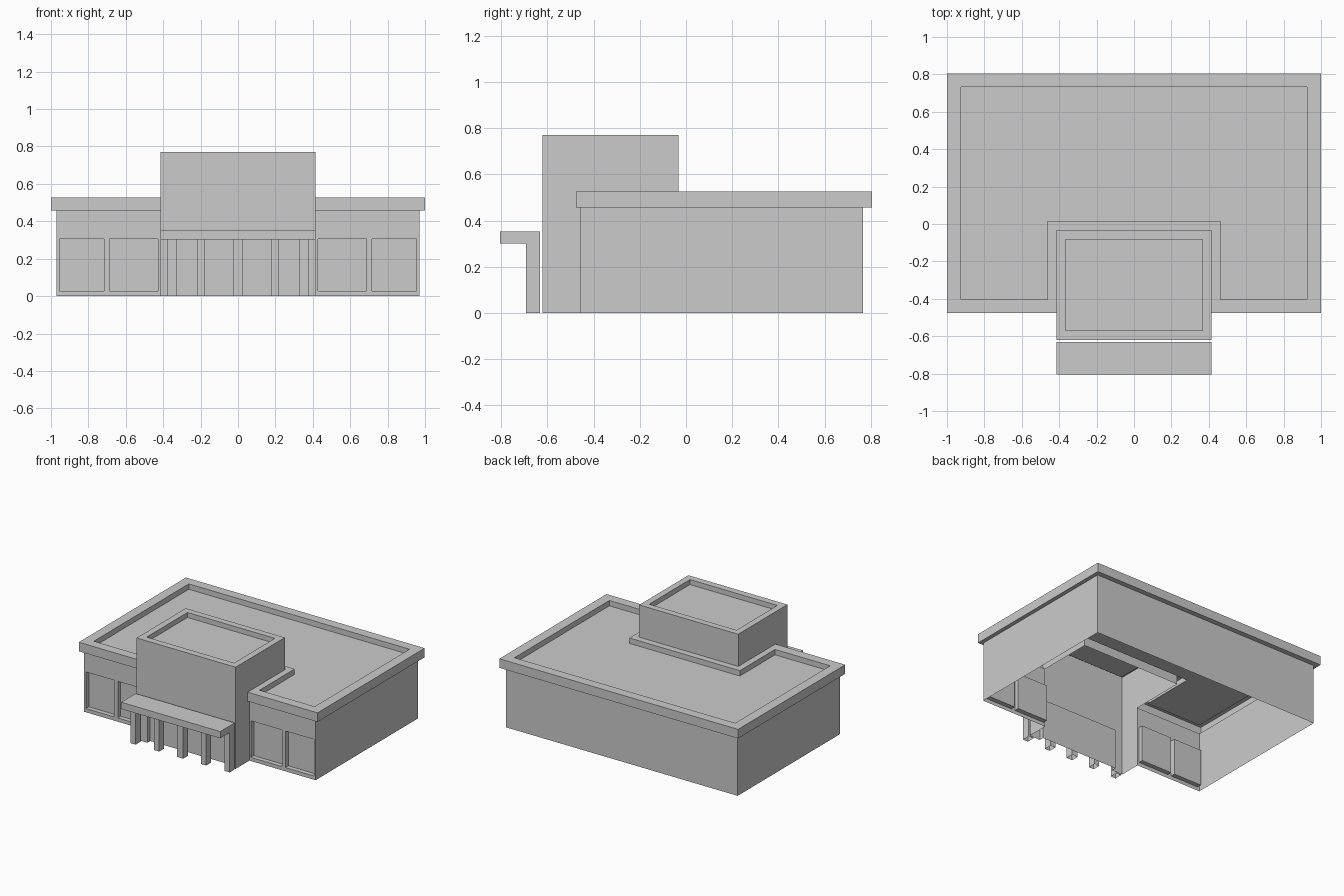
import bpy, bmesh

if "Cube" in bpy.data.objects:
    bpy.data.objects.remove(bpy.data.objects["Cube"])

WALL_X, WALL_F, WALL_B = 0.97, -0.457, 0.767      # main walls
EAVE, ROOF_TOP = 0.457, 0.526
TX, TF, TB, TTOP = 0.415, -0.621, -0.033, 0.77    # tower
DEPTH = 0.035                                     # window recess


def make(name, faces):
    """Mesh object from a list of polygons, merged and with consistent normals."""
    bm = bmesh.new()
    for f in faces:
        bm.faces.new([bm.verts.new(p) for p in f])
    bmesh.ops.remove_doubles(bm, verts=bm.verts, dist=1e-4)
    bmesh.ops.recalc_face_normals(bm, faces=bm.faces)
    me = bpy.data.meshes.new(name)
    bm.to_mesh(me)
    bm.free()
    ob = bpy.data.objects.new(name, me)
    bpy.context.collection.objects.link(ob)
    return ob


def band(a, za, b, zb, skip=()):
    """Quads joining two closed outlines at two heights."""
    n = len(a)
    return [[(*a[i], za), (*a[(i + 1) % n], za), (*b[(i + 1) % n], zb), (*b[i], zb)]
            for i in range(n) if i not in skip]


def facade(x0, x1, top, y, openings):
    """Front wall with boxed-in recesses (x0, x1, z0, z1)."""
    xs = sorted({x0, x1, *[v for o in openings for v in o[:2]]})
    zs = sorted({0, top, *[v for o in openings for v in o[2:]]})
    faces = []
    for xa, xb in zip(xs, xs[1:]):
        for za, zb in zip(zs, zs[1:]):
            cx, cz = (xa + xb) / 2, (za + zb) / 2
            if not any(o[0] < cx < o[1] and o[2] < cz < o[3] for o in openings):
                faces.append([(xa, y, za), (xb, y, za), (xb, y, zb), (xa, y, zb)])
    yb = y + DEPTH
    for xa, xb, za, zb in openings:
        faces.append([(xa, yb, za), (xb, yb, za), (xb, yb, zb), (xa, yb, zb)])
        for x in (xa, xb):
            faces.append([(x, y, za), (x, yb, za), (x, yb, zb), (x, y, zb)])
        for z in (za, zb):
            if z > 0:
                faces.append([(xa, y, z), (xb, y, z), (xb, yb, z), (xa, yb, z)])
    return faces


def box(name, x0, x1, y0, y1, z0, z1, caps=True):
    o = [(x0, y0), (x1, y0), (x1, y1), (x0, y1)]
    faces = band(o, z0, o, z1)
    if caps:
        faces += [[(*p, z) for p in o] for z in (z0, z1)]
    return make(name, faces)


def mirrored(right):
    """Complete a half outline by mirroring across x = 0."""
    return right + [(-x, y) for x, y in reversed(right)]


# Main walls: sides and back, open underneath
w = [(WALL_X, WALL_F), (WALL_X, WALL_B), (-WALL_X, WALL_B), (-WALL_X, WALL_F)]
make("main_walls", band(w, 0, w, EAVE, skip=(3,)))

# Wing fronts with two recessed windows each
for side, s in (("right", 1), ("left", -1)):
    wins = [(*sorted((s * a, s * b)), 0.028, 0.305) for a, b in ((0.428, 0.687), (0.717, 0.955))]
    xa, xb = sorted((s * TX, s * WALL_X))
    make(side + "_wing_front", facade(xa, xb, EAVE, WALL_F, wins))

# Main roof: notched parapet around the tower, sunken deck, eave soffit
outer = mirrored([(TX, TB), (TX, -0.477), (1.0, -0.477), (1.0, 0.805)])
inner = mirrored([(0.463, 0.017), (0.463, -0.404), (0.925, -0.404), (0.925, 0.732)])
wall = mirrored([(TX, TB), (TX, WALL_F), (WALL_X, WALL_F), (WALL_X, WALL_B)])
make("main_roof", band(outer, EAVE, outer, ROOF_TOP) + band(outer, ROOF_TOP, inner, ROOF_TOP)
     + band(inner, ROOF_TOP, inner, 0.485) + [[(*p, 0.485) for p in inner]]
     + band(outer, EAVE, wall, EAVE, skip=(0, 6, 7)))

# Tower: recessed entrance, stepped sides sitting on the roof, sunken top
tower = facade(-TX, TX, TTOP, TF, [(-0.325, 0.325, 0, 0.305)])
step = [(TF, 0), (WALL_F, 0), (WALL_F, ROOF_TOP), (TB, ROOF_TOP), (TB, TTOP), (TF, TTOP)]
tower += [[(x, y, z) for y, z in step] for x in (-TX, TX)]
tower.append([(-TX, TB, ROOF_TOP), (TX, TB, ROOF_TOP), (TX, TB, TTOP), (-TX, TB, TTOP)])
rim = mirrored([(TX, TF), (TX, TB)])
deck = mirrored([(0.366, -0.57), (0.366, -0.082)])
tower += band(rim, TTOP, deck, TTOP) + band(deck, TTOP, deck, 0.732)
tower.append([(*p, 0.732) for p in deck])
make("entrance_tower", tower)

# Canopy on five posts
box("canopy", -TX, TX, -0.805, -0.632, 0.302, 0.353)
for i in range(5):
    x = (i - 2) * 0.197
    hw = 0.025 if i == 2 else 0.021
    box(f"canopy_post_{i + 1}", x - hw, x + hw, -0.692, -0.632, 0, 0.302, caps=False)
